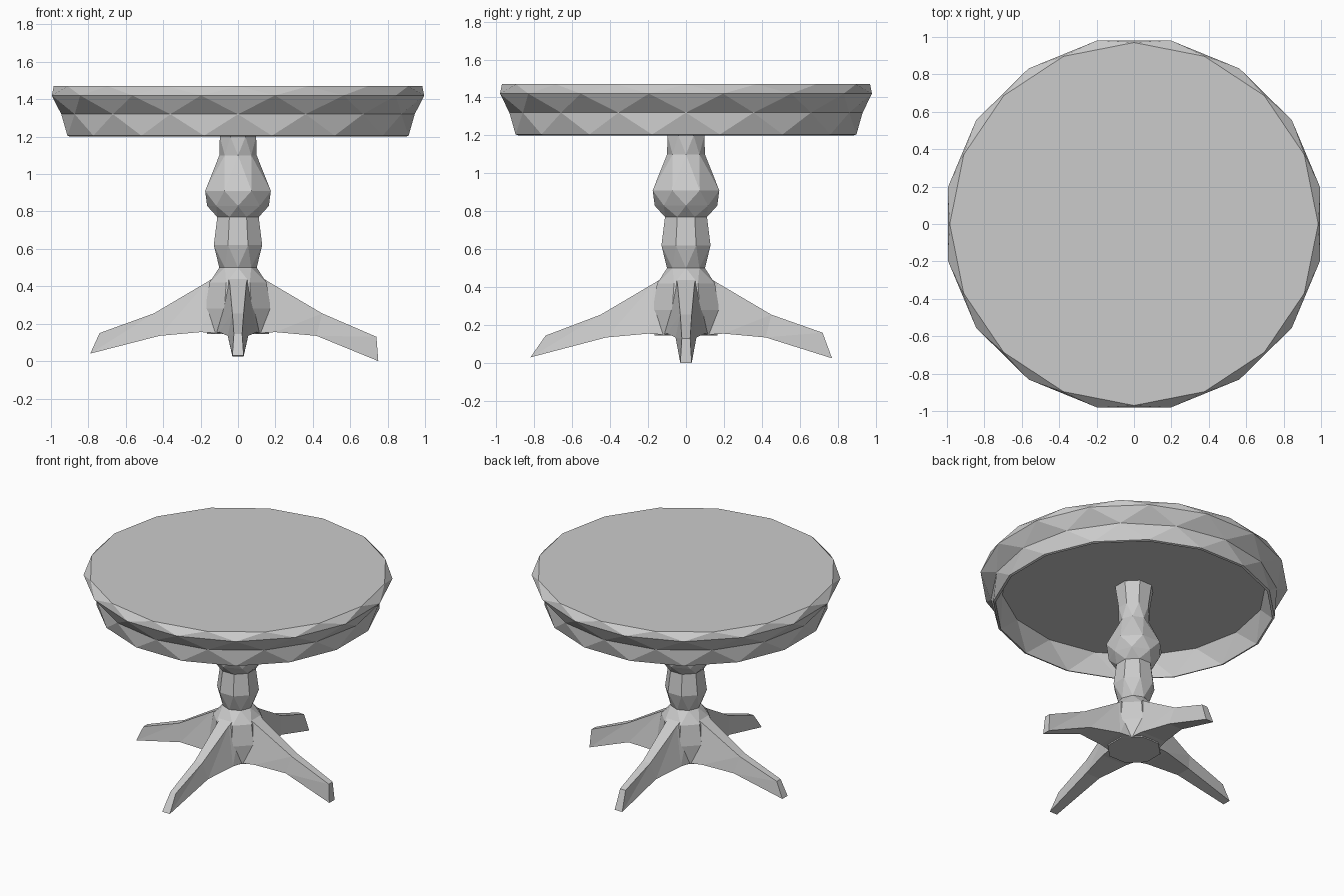
import bpy, bmesh, math
from mathutils import Matrix, Vector

if "Cube" in bpy.data.objects:
    bpy.data.objects.remove(bpy.data.objects["Cube"])

grey = bpy.data.materials.new("plain grey")
grey.diffuse_color = (0.6, 0.6, 0.6, 1)
grey.use_nodes = True
grey.node_tree.nodes["Principled BSDF"].inputs["Base Color"].default_value = grey.diffuse_color


def finish(name, bm):
    bmesh.ops.recalc_face_normals(bm, faces=bm.faces)
    mesh = bpy.data.meshes.new(name)
    bm.to_mesh(mesh)
    bm.free()
    mesh.materials.append(grey)
    obj = bpy.data.objects.new(name, mesh)
    bpy.context.collection.objects.link(obj)
    return obj


def faceted_lathe(name, profile, sides, y_scale=1.0):
    """Closed lathe whose rings (radius, z, turn) are joined by triangles.
    turn is 0 or 0.5 of a side, so alternating rings form zigzag facets."""
    bm = bmesh.new()
    rings = []
    for r, z, turn in profile:
        ring = []
        for i in range(sides):
            a = 2 * math.pi * (i + turn) / sides
            ring.append(bm.verts.new((r * math.cos(a), r * math.sin(a) * y_scale, z)))
        rings.append((ring, turn))
    for (lo, tl), (hi, th) in zip(rings, rings[1:]):
        for i in range(sides):
            j = (i + 1) % sides
            if tl == th:
                bm.faces.new((lo[i], lo[j], hi[j], hi[i]))
            elif tl < th:
                bm.faces.new((lo[i], lo[j], hi[i]))
                bm.faces.new((lo[j], hi[j], hi[i]))
            else:
                bm.faces.new((lo[i], hi[j], hi[i]))
                bm.faces.new((lo[i], lo[j], hi[j]))
    bm.faces.new(rings[0][0])
    bm.faces.new(rings[-1][0])
    return finish(name, bm)


# Round top with a hollow apron: underside, inner wall, apron, rim, flat top
faceted_lathe("table_top", [
    (0.87, 1.355, 0), (0.915, 1.20, 0.5), (0.93, 1.205, 0.5),
    (0.945, 1.32, 0), (1.015, 1.42, 0.5), (0.985, 1.47, 0),
], 16, 0.985)

# Turned pedestal from the hub up to the underside
faceted_lathe("pedestal", [
    (0.18, 0.145, 0.5), (0.19, 0.28, 0.5), (0.165, 0.42, 0.5), (0.10, 0.50, 0),
    (0.14, 0.62, 0.5), (0.12, 0.77, 0.5), (0.165, 0.83, 0), (0.19, 0.91, 0.5),
    (0.10, 1.10, 0), (0.105, 1.20, 0.5), (0.13, 1.36, 0.5),
], 8)


# Splayed tapering legs: sections are (top reach, top z, bottom reach,
# bottom z, top half width, bottom half width)
def leg(name, angle, toe_top, toe_bottom):
    sections = [
        (0.04, 0.50, 0.04, 0.145, 0.07, 0.13),
        (0.17, 0.42, 0.20, 0.155, 0.045, 0.10),
        (0.45, 0.255, 0.42, 0.135, 0.03, 0.055),
        (*toe_top, *toe_bottom, 0.022, 0.03),
    ]
    bm = bmesh.new()
    rings = []
    for tr, tz, br, bz, tw, bw in sections:
        rings.append([bm.verts.new(p) for p in (
            (tr, -tw, tz), (tr, tw, tz), (br, bw, bz), (br, -bw, bz))])
    for a, b in zip(rings, rings[1:]):
        for i in range(4):
            j = (i + 1) % 4
            bm.faces.new((a[i], a[j], b[j]))
            bm.faces.new((a[i], b[j], b[i]))
    bm.faces.new(rings[0])
    bm.faces.new(rings[-1])
    bm.transform(Matrix.Rotation(math.radians(angle), 4, 'Z'))
    finish(name, bm)


leg("right_leg", 0, (0.74, 0.13), (0.75, 0.0))
leg("back_leg", 90, (0.72, 0.16), (0.77, 0.025))
leg("left_leg", 180, (0.74, 0.15), (0.79, 0.04))
leg("front_leg", 270, (0.74, 0.145), (0.82, 0.03))
